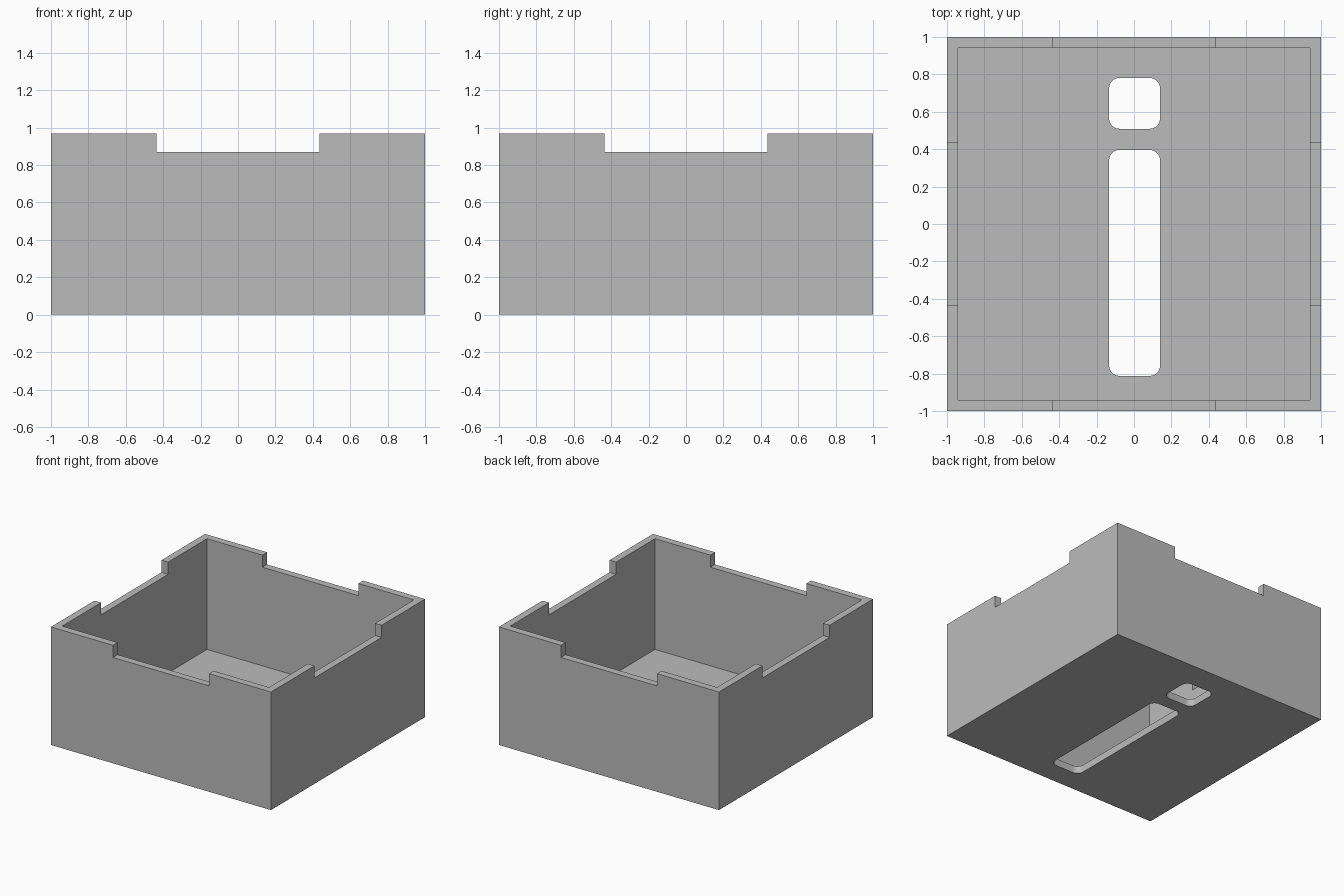
import bpy
import bmesh
from mathutils import Vector

if "Cube" in bpy.data.objects:
    bpy.data.objects.remove(bpy.data.objects["Cube"], do_unlink=True)

HEIGHT = 0.97
WALL = 0.06
NOTCH_HALF = 0.436
NOTCH_Z = 0.87

grey = bpy.data.materials.new("plain grey")
grey.use_nodes = True
colour = (0.5, 0.5, 0.5, 1)
grey.diffuse_color = colour
grey.node_tree.nodes["Principled BSDF"].inputs["Base Color"].default_value = colour


def box(name, low, high, corner=0):
    """Box between two corners, optionally with rounded upright edges."""
    low, high = Vector(low), Vector(high)
    bm = bmesh.new()
    bmesh.ops.create_cube(bm, size=1)
    for v in bm.verts:
        v.co = (low + high) / 2 + v.co * (high - low)
    if corner:
        upright = [e for e in bm.edges
                   if abs(e.verts[0].co.z - e.verts[1].co.z) > 0.01]
        bmesh.ops.bevel(bm, geom=upright, offset=corner, segments=8,
                        profile=0.5, affect='EDGES')
    mesh = bpy.data.meshes.new(name)
    bm.to_mesh(mesh)
    bm.free()
    mesh.materials.append(grey)
    obj = bpy.data.objects.new(name, mesh)
    bpy.context.collection.objects.link(obj)
    return obj


# Solid block that becomes the open tray
tray = box("open_box", (-1, -1, 0), (1, 1, HEIGHT))

inner = 1 - WALL
cutters = [
    # Hollow interior
    box("cavity_cutter", (-inner, -inner, WALL), (inner, inner, 1.5)),
    # Rim notches, each crossing two opposite walls
    box("side_notch_cutter", (-1.2, -NOTCH_HALF, NOTCH_Z), (1.2, NOTCH_HALF, 1.4)),
    box("front_notch_cutter", (-NOTCH_HALF, -1.2, NOTCH_Z), (NOTCH_HALF, 1.2, 1.3)),
    # Rounded openings through the floor
    box("long_slot_cutter", (-0.133, -0.812, -0.2), (0.139, 0.396, 0.3), 0.055),
    box("short_slot_cutter", (-0.133, 0.509, -0.2), (0.139, 0.781, 0.3), 0.055),
]

bpy.context.view_layer.objects.active = tray
for cutter in cutters:
    cutter.hide_render = True
    cut = tray.modifiers.new(cutter.name, 'BOOLEAN')
    cut.operation = 'DIFFERENCE'
    cut.solver = 'EXACT'
    cut.object = cutter
    bpy.ops.object.modifier_apply(modifier=cut.name)
    bpy.data.objects.remove(cutter, do_unlink=True)

# Smooth only the slot corners
bpy.ops.object.select_all(action='DESELECT')
tray.select_set(True)
bpy.ops.object.shade_smooth_by_angle()
